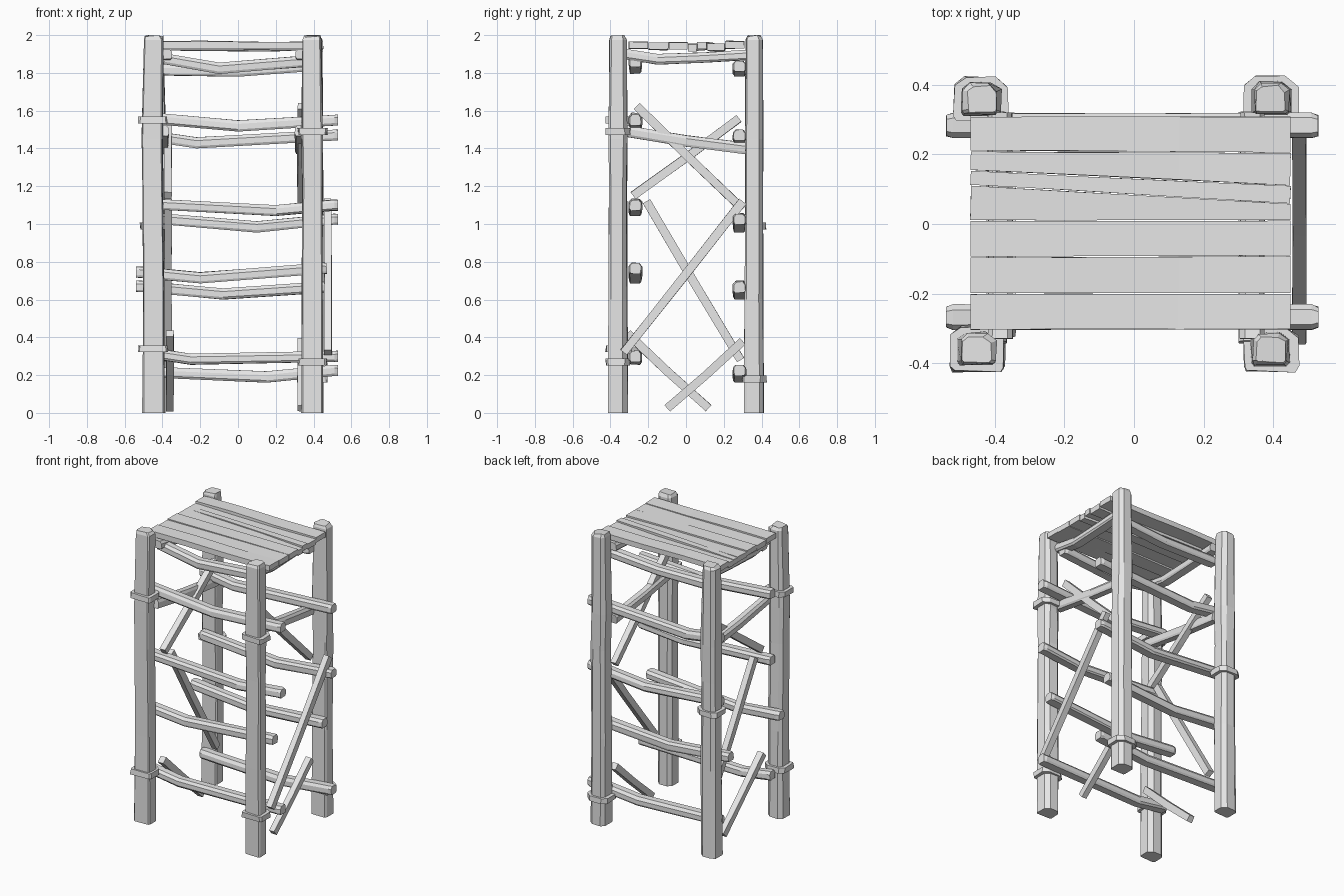
import bpy
import bmesh
import random
from mathutils import Vector

random.seed(4)
cube = bpy.data.objects.get("Cube")
if cube:
    bpy.data.objects.remove(cube, do_unlink=True)

grey = bpy.data.materials.new("weathered_grey")
grey.use_nodes = True
grey.diffuse_color = (0.8, 0.8, 0.8, 1)
grey.node_tree.nodes["Principled BSDF"].inputs["Base Color"].default_value = (0.8, 0.8, 0.8, 1)

# Cross-sections in half-widths
SQUARE = [(-1, -1), (1, -1), (1, 1), (-1, 1)]
HEWN = [(-.8, -1), (.8, -1), (1, -.6), (1, .4), (.6, 1), (-.6, 1), (-1, .4), (-1, -.6)]
POST = [(-.9, -1), (.85, -1), (1, -.8), (1, .55), (.5, 1), (-.6, 1), (-1, .6), (-1, -.8)]


def beam(name, points, widths, height, section=SQUARE, jitter=0.0):
    """Loft a cross-section through points; widths and height are half sizes."""
    pts = [Vector(p) for p in points]
    if not isinstance(widths, list):
        widths = [widths] * len(pts)
    d = (pts[-1] - pts[0]).normalized()
    if abs(d.z) > 0.95:
        u, v = Vector((1, 0, 0)), Vector((0, 1, 0))
    else:
        u = d.cross(Vector((0, 0, 1))).normalized()
        v = u.cross(d)
    bm = bmesh.new()
    rings = []
    for p, w in zip(pts, widths):
        k = w / widths[0] if section is POST else 1
        ring = []
        for a, b in section:
            off = u * (a * w + random.uniform(-jitter, jitter))
            off += v * (b * height * k + random.uniform(-jitter, jitter))
            ring.append(bm.verts.new(p + off))
        rings.append(ring)
    n = len(section)
    for r0, r1 in zip(rings, rings[1:]):
        for i in range(n):
            j = (i + 1) % n
            bm.faces.new((r0[i], r0[j], r1[j], r1[i]))
    bm.faces.new(rings[0][::-1])
    bm.faces.new(rings[-1])
    bmesh.ops.recalc_face_normals(bm, faces=bm.faces)
    mesh = bpy.data.meshes.new(name)
    bm.to_mesh(mesh)
    bm.free()
    mesh.materials.append(grey)
    obj = bpy.data.objects.new(name, mesh)
    bpy.context.collection.objects.link(obj)
    return obj


# Corner posts with their binding collars
posts = {
    "front_left": (0.395, -0.36, [0.27, 1.49]),
    "front_right": (-0.45, -0.36, [0.34, 1.55]),
    "back_left": (0.395, 0.36, [0.18]),
    "back_right": (-0.44, 0.36, [0.99]),
}
for name, (x, y, collars) in posts.items():
    levels = [(0, .057), (.6, .056), (1.2, .053), (1.45, .056), (1.975, .05), (2, .042)]
    path = [(x + random.uniform(-.004, .004), y, z) for z, w in levels]
    post = beam(name + "_post", path, [w for z, w in levels], .05, POST, .003)
    for v in post.data.vertices:
        if v.co.z > 1.99:
            v.co.z = 2 - random.uniform(0, .012)
    for z in collars:
        beam(name + "_collar", [(x, y, z - .018), (x, y, z + .018)], .077, .064, POST, .004)

# Sagging rungs: left end, height there, sag x, sag height, right end, height there
front_rungs = [
    (-.41, 1.875, -.1, 1.825, .36, 1.86),
    (-.47, 1.56, 0, 1.52, .53, 1.55),
    (-.47, 1.105, .2, 1.07, .53, 1.10),
    (-.54, .745, -.2, .715, .47, .765),
    (-.47, .315, -.25, .285, .53, .30),
]
back_rungs = [
    (-.41, 1.815, 0, 1.81, .36, 1.835),
    (-.47, 1.465, -.22, 1.43, .53, 1.47),
    (-.47, 1.03, .1, .985, .53, 1.025),
    (-.54, .67, -.08, .63, .46, .665),
    (-.47, .215, .15, .19, .53, .225),
]
for side, y, rungs in (("front", -.268, front_rungs), ("back", .283, back_rungs)):
    for x0, z0, xm, zm, x1, z1 in rungs:
        path = [(x0, y, z0), (x0 + .02, y, z0), (xm, y, zm), (x1 - .02, y, z1), (x1, y, z1)]
        beam(side + "_rung", path, [.029, .036, .033, .036, .029], .029, HEWN, .002)

# Side rails under the deck and at mid height
for side, x in (("left", .34), ("right", -.385)):
    beam(side + "_deck_rail",
         [(x, -.33, 1.9), (x, -.15, 1.872), (x, .1, 1.88), (x, .32, 1.895)], .035, .027, HEWN, .002)
    beam(side + "_mid_rail",
         [(x - .01, -.34, 1.495), (x - .01, 0, 1.44), (x - .01, .32, 1.40)], .028, .03, HEWN, .002)

# Diagonal braces: x, then y and z of each end
braces = {
    "left_upper_brace": (.335, -.26, 1.625, .30, 1.08),
    "right_upper_brace": (-.37, -.28, 1.15, .28, 1.56),
    "left_middle_brace": (.475, -.33, .32, .30, 1.12),
    "right_middle_brace": (-.37, -.21, 1.12, .29, .28),
    "left_lower_brace": (.335, -.10, .025, .30, .38),
    "right_lower_brace": (-.36, -.31, .42, .12, .025),
}
for name, (x, y0, z0, y1, z1) in braces.items():
    mid = (x, (y0 + y1) / 2, (z0 + z1) / 2 - .005)
    beam(name, [(x, y0, z0), mid, (x, y1, z1)], .02, .022, SQUARE, .002)

# Deck planks between uneven seams
right_seams = [-.305, -.2, -.095, .01, .112, .154, .21, .31]
left_seams = [-.305, -.2, -.092, .01, .058, .11, .205, .31]
tops = [1.968, 1.96, 1.966, 1.955, 1.962, 1.955, 1.97]
for i, top in enumerate(tops):
    path, widths = [], []
    for t in (0, .3, .65, 1):
        lo = right_seams[i] + (left_seams[i] - right_seams[i]) * t
        hi = right_seams[i + 1] + (left_seams[i + 1] - right_seams[i + 1]) * t
        path.append((-.47 + .92 * t, (lo + hi) / 2, top - .02 + random.uniform(-.004, .004)))
        widths.append((hi - lo) / 2 - .0015)
    beam("deck_plank", path, widths, .018, SQUARE, .0012)
